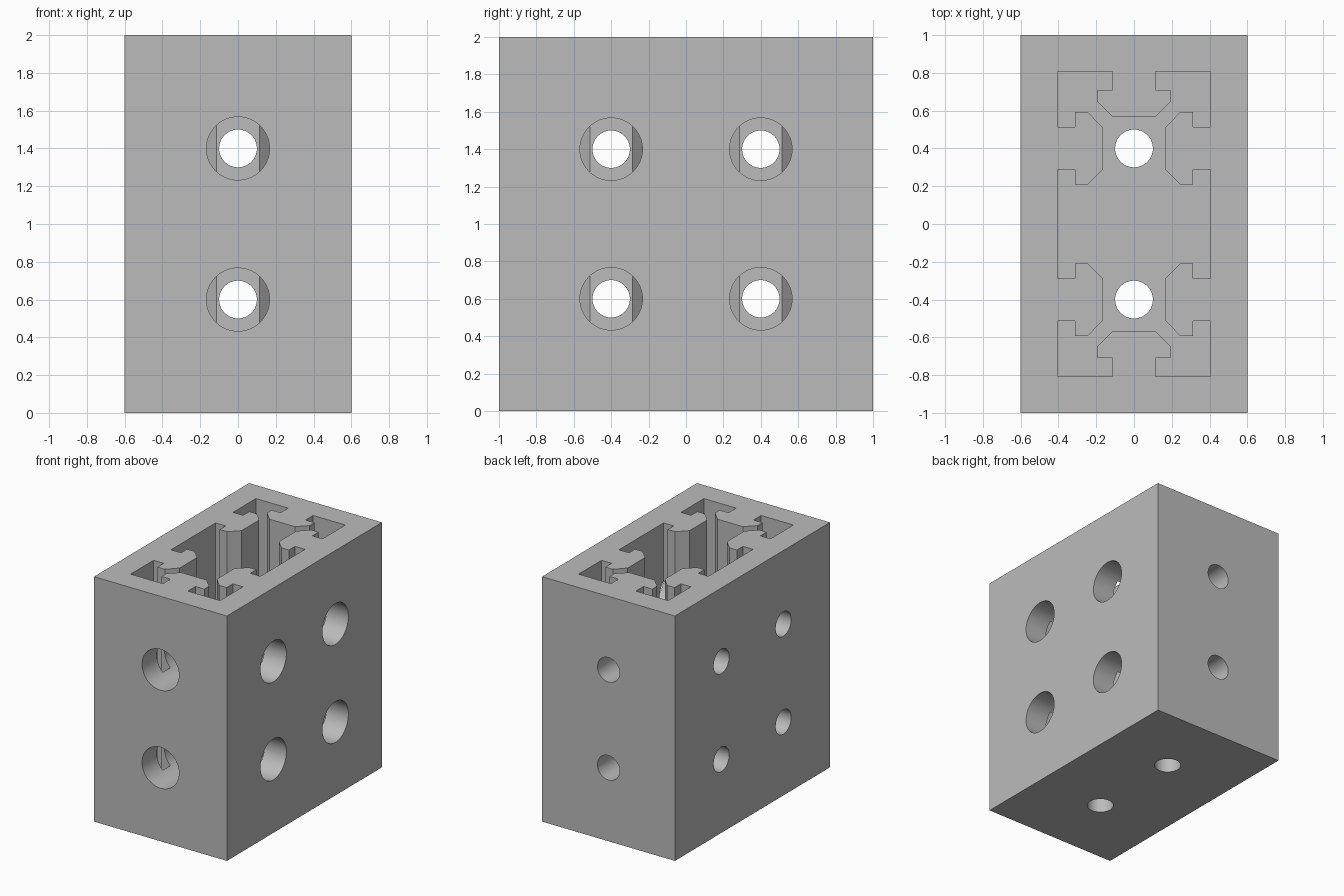
import bpy
import bmesh
from math import pi
from mathutils import Matrix, Vector

cube = bpy.data.objects.get("Cube")
if cube:
    bpy.data.objects.remove(cube, do_unlink=True)

grey = bpy.data.materials.new("light grey")
grey.use_nodes = True
colour = (0.5, 0.5, 0.5, 1)
grey.diffuse_color = colour
grey.node_tree.nodes["Principled BSDF"].inputs["Base Color"].default_value = colour


def add_object(name, bm):
    bmesh.ops.recalc_face_normals(bm, faces=bm.faces[:])
    mesh = bpy.data.meshes.new(name)
    bm.to_mesh(mesh)
    bm.free()
    mesh.materials.append(grey)
    obj = bpy.data.objects.new(name, mesh)
    bpy.context.collection.objects.link(obj)
    return obj


def rod(name, start, end, radius):
    """Round cutter running between two points."""
    start, end = Vector(start), Vector(end)
    axis = end - start
    turn = axis.to_track_quat("Z", "Y").to_matrix().to_4x4()
    bm = bmesh.new()
    bmesh.ops.create_cone(bm, cap_ends=True, segments=64, radius1=radius,
                          radius2=radius, depth=axis.length,
                          matrix=Matrix.Translation((start + end) / 2) @ turn)
    return add_object(name, bm)


def cut(target, cutter):
    mod = target.modifiers.new("cut", "BOOLEAN")
    mod.operation = "DIFFERENCE"
    mod.solver = "EXACT"
    mod.object = cutter
    bpy.context.view_layer.objects.active = target
    bpy.ops.object.modifier_apply(modifier=mod.name)
    bpy.data.objects.remove(cutter, do_unlink=True)


# Solid block
bm = bmesh.new()
bmesh.ops.create_cube(bm, size=1, matrix=Matrix.Translation((0, 0, 1))
                      @ Matrix.Diagonal((1.2, 2, 2, 1)))
block = add_object("socket_block", bm)

# Slotted pocket: one quarter of the outline, mirrored round
quarter = [(.115, .57), (.193, .648), (.193, .71), (.113, .71), (.113, .808),
           (.404, .808), (.404, .513), (.313, .513), (.313, .593), (.245, .593),
           (.168, .513), (.168, .287), (.245, .21), (.313, .21), (.313, .288),
           (.404, .288)]
half = quarter + [(x, -y) for x, y in reversed(quarter)]
outline = half + [(-x, y) for x, y in reversed(half)]
bm = bmesh.new()
floor = bm.faces.new([bm.verts.new((x, y, 0.2)) for x, y in outline])
raised = bmesh.ops.extrude_face_region(bm, geom=[floor])["geom"]
bmesh.ops.translate(bm, vec=(0, 0, 2),
                    verts=[v for v in raised if isinstance(v, bmesh.types.BMVert)])
cut(block, add_object("pocket_cutter", bm))

# Wide access bores on the front and left, narrow screw holes opposite
WIDE, NARROW = 0.167, 0.1
for z in (0.6, 1.4):
    cut(block, rod("front_bore", (0, -1.1, z), (0, 0, z), WIDE))
    cut(block, rod("back_hole", (0, 0, z), (0, 1.1, z), NARROW))
    for y in (-0.4, 0.4):
        cut(block, rod("left_bore", (0.7, y, z), (0, y, z), WIDE))
        cut(block, rod("right_hole", (0, y, z), (-0.7, y, z), NARROW))

# Screw holes through the floor
for y in (-0.4, 0.4):
    cut(block, rod("floor_hole", (0, y, -0.1), (0, y, 0.4), NARROW))

# Smooth hole walls, sharp edges elsewhere
bpy.ops.object.select_all(action="DESELECT")
block.select_set(True)
bpy.context.view_layer.objects.active = block
bpy.ops.object.shade_smooth_by_angle(angle=pi / 6)
